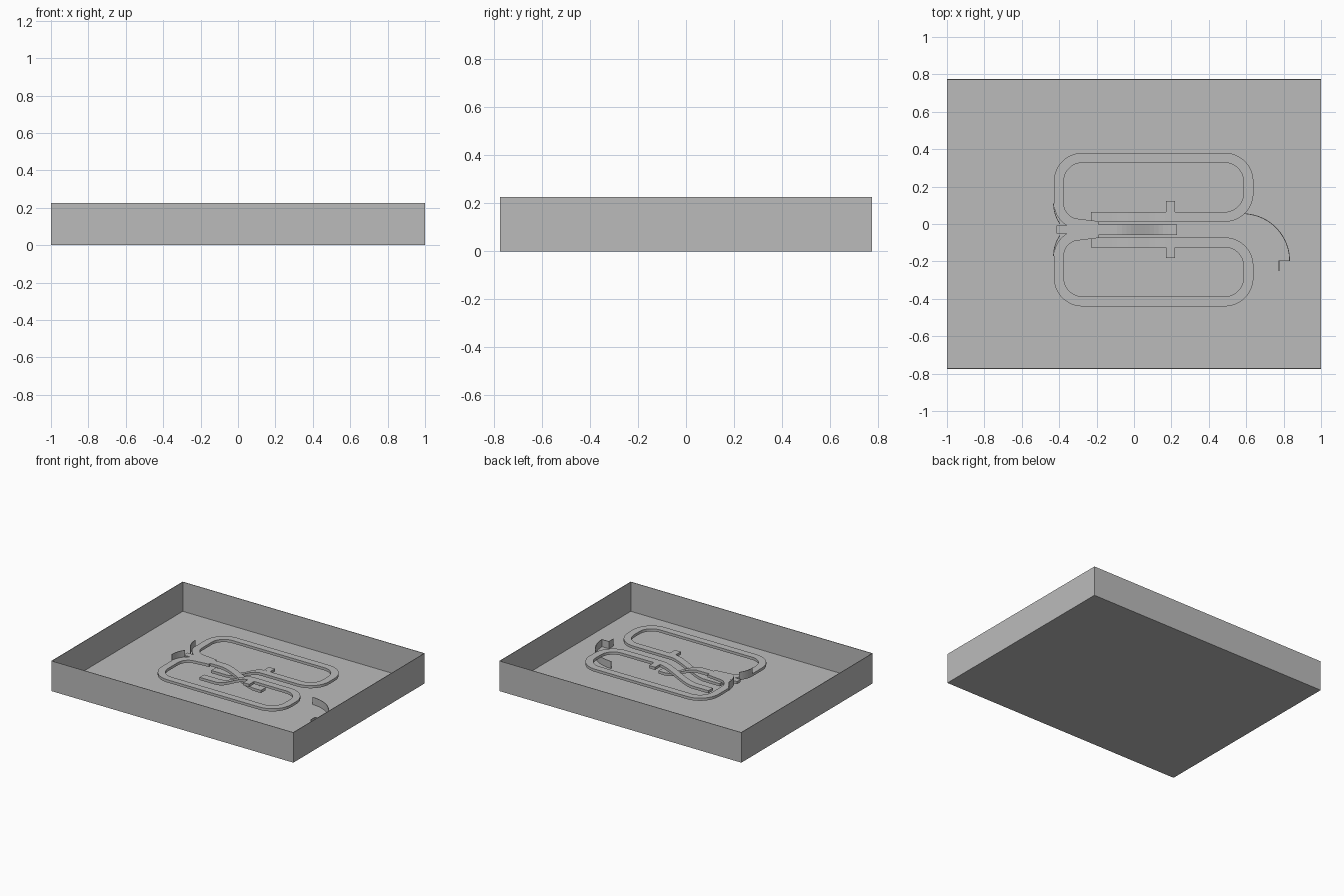
import bpy, bmesh, math
from mathutils import Vector

cube = bpy.data.objects.get("Cube")
if cube:
    bpy.data.objects.remove(cube, do_unlink=True)

grey = bpy.data.materials.new("plain grey")
grey.use_nodes = True
grey.diffuse_color = (0.5, 0.5, 0.5, 1)
grey.node_tree.nodes["Principled BSDF"].inputs["Base Color"].default_value = grey.diffuse_color

DECK = 0.15      # height of the track surface
MID = -0.03      # mirror line between the two loops
DROP = 0.09      # height change at the crossing


def finish(name, bm):
    bmesh.ops.recalc_face_normals(bm, faces=bm.faces)
    mesh = bpy.data.meshes.new(name)
    bm.to_mesh(mesh)
    bm.free()
    mesh.materials.append(grey)
    ob = bpy.data.objects.new(name, mesh)
    bpy.context.collection.objects.link(ob)
    return ob


def box(name, x0, x1, y0, y1, z0, z1):
    bm = bmesh.new()
    bmesh.ops.create_cube(bm, size=1)
    for v in bm.verts:
        v.co = (x1 if v.co.x > 0 else x0, y1 if v.co.y > 0 else y0, z1 if v.co.z > 0 else z0)
    return finish(name, bm)


def sweep(name, path, width, height):
    """Sweep an upright rectangle along a path of top-centre points."""
    bm = bmesh.new()
    rings = []
    for i, p in enumerate(path):
        d = path[min(i + 1, len(path) - 1)] - path[max(i - 1, 0)]
        side = Vector((-d.y, d.x, 0)).normalized() * width / 2
        down = Vector((0, 0, -height))
        rings.append([bm.verts.new(c) for c in (p + side, p - side, p - side + down, p + side + down)])
    for a, b in zip(rings, rings[1:]):
        for k in range(4):
            bm.faces.new((a[k], a[(k + 1) % 4], b[(k + 1) % 4], b[k]))
    bm.faces.new(rings[0])
    bm.faces.new(rings[-1])
    return finish(name, bm)


def arc(cx, cy, r, a0, a1, z, n=12):
    angles = [math.radians(a0 + (a1 - a0) * i / n) for i in range(n + 1)]
    return [Vector((cx + r * math.cos(a), cy + r * math.sin(a), z)) for a in angles]


def ramp(x0, x1, y, left, right, n=24):
    """Straight lane with a smooth change of height near its middle."""
    pts = []
    for i in range(n + 1):
        x = x0 + (x1 - x0) * i / n
        t = min(max((x + 0.1) / 0.28, 0), 1)
        pts.append(Vector((x, y, left + (right - left) * t * t * (3 - 2 * t))))
    return pts


def mirrored(path, side):
    return [Vector((p.x, MID + side * (p.y - MID), p.z)) for p in path]


# Open tray
T = 0.004
box("tray_floor", -1, 1, -0.775, 0.775, 0, 0.006)
for s, label in ((-1, "right"), (1, "left")):
    box(label + "_tray_wall", *sorted((s, s * (1 - T))), -0.775, 0.775, 0, 0.225)
for s, label in ((-1, "front"), (1, "back")):
    box(label + "_tray_wall", -1, 1, *sorted((s * 0.775, s * (0.775 - T))), 0, 0.225)

# One loop: rising lane, three rounded corners, then a bend toward the middle lane
loop = ramp(-0.23, 0.45, 0.038, DECK - DROP, DECK)
loop += arc(0.485, 0.165, 0.127, -90, 0, DECK)
loop += arc(0.485, 0.227, 0.127, 0, 90, DECK)
loop += arc(-0.275, 0.227, 0.127, 90, 180, DECK)
loop += arc(-0.29, 0.112, 0.112, 180, 255, DECK)
loop.append(Vector((-0.19, -0.012, DECK)))

for side, label in ((1, "back"), (-1, "front")):
    sweep(label + "_loop_track", mirrored(loop, side), 0.053, 0.02)
    # Square tab on the inner edge of the loop
    y = sorted((MID + side * 0.092, MID + side * 0.152))
    box(label + "_loop_tab", 0.17, 0.22, *y, DECK - 0.02, DECK)
    # Upright guard where the loop turns to the middle
    guard = arc(-0.24, 0.11, 0.19, 180, 215, DECK + 0.045)
    sweep(label + "_turn_guard", mirrored(guard, side), 0.004, 0.06)

# Shared middle lane, descending through the crossing
sweep("middle_lane", ramp(-0.36, 0.23, MID, DECK, DECK - DROP), 0.056, 0.02)
box("middle_lane_tab", -0.415, -0.36, MID - 0.022, MID + 0.022, DECK - 0.02, DECK)

# Curved fence on the tray floor with a stepped end
fence = arc(0.58, -0.197, 0.252, 90, 0, 0.06, 20)
sweep("curved_fence", fence, 0.004, 0.06)
box("fence_step", 0.775, 0.832, -0.199, -0.195, 0, 0.06)
box("fence_end", 0.773, 0.777, -0.25, -0.195, 0, 0.06)
